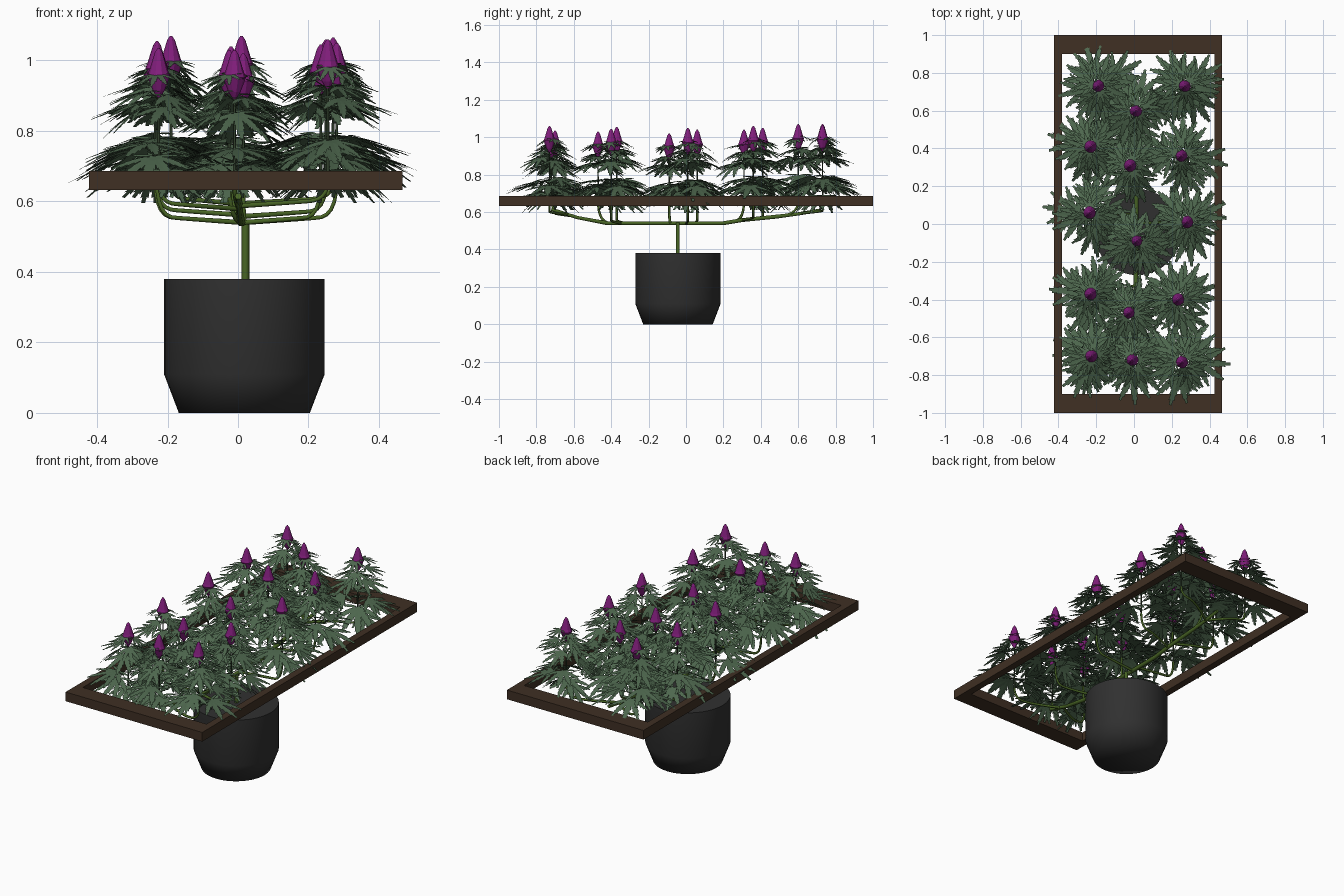
import bpy, bmesh, math, random
from mathutils import Matrix, Vector

if "Cube" in bpy.data.objects:
    bpy.data.objects.remove(bpy.data.objects["Cube"])

random.seed(7)


def material(name, r, g, b):
    m = bpy.data.materials.new(name)
    m.diffuse_color = (r, g, b, 1)
    m.use_nodes = True
    m.node_tree.nodes["Principled BSDF"].inputs["Base Color"].default_value = m.diffuse_color
    return m


POT = material("dark_grey", 0.03, 0.03, 0.03)
WOOD = material("brown_wood", 0.05, 0.029, 0.017)
STEM = material("stem_green", 0.065, 0.13, 0.018)
STALK = material("stalk_dark", 0.03, 0.05, 0.025)
LEAF = material("leaf_green", 0.075, 0.135, 0.075)
BUD = material("bud_purple", 0.22, 0.013, 0.2)


def mesh_object(name, verts, faces, mat):
    me = bpy.data.meshes.new(name)
    me.from_pydata([tuple(v) for v in verts], [], faces)
    me.materials.append(mat)
    ob = bpy.data.objects.new(name, me)
    bpy.context.collection.objects.link(ob)
    return ob


def lathe(name, profile, sides, loc, mat):
    """Closed solid turned from (radius, z) pairs."""
    verts = [(r * math.cos(2 * math.pi * k / sides), r * math.sin(2 * math.pi * k / sides), z)
             for r, z in profile for k in range(sides)]
    faces = [(i * sides + k, i * sides + (k + 1) % sides,
              (i + 1) * sides + (k + 1) % sides, (i + 1) * sides + k)
             for i in range(len(profile) - 1) for k in range(sides)]
    faces.append(tuple(reversed(range(sides))))
    faces.append(tuple(range((len(profile) - 1) * sides, len(profile) * sides)))
    ob = mesh_object(name, verts, faces, mat)
    ob.location = loc
    return ob


def smooth(ob, angle):
    bpy.ops.object.select_all(action='DESELECT')
    ob.select_set(True)
    bpy.context.view_layer.objects.active = ob
    bpy.ops.object.shade_smooth_by_angle(angle=math.radians(angle))


def tubes(name, paths, mat, kind='POLY'):
    """Each path is a list of (x, y, z, radius)."""
    cu = bpy.data.curves.new(name, 'CURVE')
    cu.dimensions = '3D'
    cu.bevel_depth = 1.0
    cu.bevel_resolution = 1
    cu.use_fill_caps = True
    cu.resolution_u = 4
    for path in paths:
        s = cu.splines.new(kind)
        s.points.add(len(path) - 1)
        for p, (x, y, z, r) in zip(s.points, path):
            p.co = (x, y, z, 1)
            p.radius = r
        if kind == 'NURBS':
            s.order_u = 3
            s.use_endpoint_u = True
    cu.materials.append(mat)
    ob = bpy.data.objects.new(name, cu)
    bpy.context.collection.objects.link(ob)
    return ob


# Pot
CX, CY = 0.018, -0.043
pot = lathe("pot", [(0.186, 0), (0.228, 0.11), (0.228, 0.38)], 40, (CX, CY, 0), POT)
smooth(pot, 80)


# Wooden frame: two wide end boards and two narrow side rails
def board(name, x0, x1, y0, y1):
    bm = bmesh.new()
    bmesh.ops.create_cube(bm, size=1, matrix=Matrix.Translation(
        ((x0 + x1) / 2, (y0 + y1) / 2, 0.66)) @ Matrix.Diagonal((x1 - x0, y1 - y0, 0.054, 1)))
    me = bpy.data.meshes.new(name)
    bm.to_mesh(me)
    bm.free()
    me.materials.append(WOOD)
    bpy.context.collection.objects.link(bpy.data.objects.new(name, me))


board("frame_end_front", -0.423, 0.467, -1.0, -0.9)
board("frame_end_back", -0.423, 0.467, 0.9, 1.0)
board("frame_rail_left", -0.423, -0.381, -0.9, 0.9)
board("frame_rail_right", 0.425, 0.467, -0.9, 0.9)

# Flowering shoots: x, y, tip height
SHOOTS = [(-0.19, 0.73, 1.07), (0.27, 0.73, 1.065), (0.01, 0.60, 1.07),
          (-0.23, 0.41, 1.05), (0.25, 0.36, 1.06), (-0.02, 0.31, 1.04),
          (-0.235, 0.06, 1.04), (0.28, 0.01, 1.05), (0.015, -0.09, 1.02),
          (-0.23, -0.37, 1.055), (0.235, -0.40, 1.045), (-0.025, -0.47, 1.03),
          (-0.225, -0.70, 1.035), (-0.01, -0.72, 1.03), (0.255, -0.73, 1.06)]

# Trunk and the two trained main arms
ARM = [(-0.72, 0.615), (-0.58, 0.57), (-0.42, 0.54), (0.2, 0.54), (0.3, 0.557),
       (0.48, 0.575), (0.6, 0.59), (0.72, 0.61)]


def arm_height(y):
    for (ya, za), (yb, zb) in zip(ARM, ARM[1:]):
        if y <= yb:
            return za + (zb - za) * max(0, (y - ya) / (yb - ya))
    return ARM[-1][1]


def arm_x(y):
    return 0.02 - 0.02 * abs(y - CY) / 0.7


tubes("trunk", [[(0.021, CY, 0.37, 0.011), (0.021, CY, 0.545, 0.011)]], STEM)
tubes("main_arms", [[(arm_x(y), y, z, 0.012 if abs(y) < 0.5 else 0.01) for y, z in ARM]], STEM)

# Side branches that bend upward into the shoots
laterals, uprights = [], []
for x, y, top in SHOOTS:
    ys = CY + (y - CY) * 0.86
    xs, zs = arm_x(ys), arm_height(ys)
    if abs(x) > 0.1:
        laterals.append([(xs, ys, zs, 0.008), (xs + (x - xs) * 0.6, y, zs + 0.01, 0.007),
                         (x, y, zs + 0.018, 0.006), (x, y, 0.66, 0.006)])
    else:
        laterals.append([(xs, ys, zs, 0.008), (x, y, zs + 0.01, 0.007), (x, y, 0.66, 0.006)])
    uprights.append([(x, y, 0.65, 0.005), (x, y, top - 0.08, 0.003)])
tubes("side_branches", laterals, STEM, 'NURBS')
tubes("upright_stems", uprights, STALK)


# Serrated leaflet along +x, unit length
def leaflet(teeth=6):
    verts, faces = [], []

    def width(t):
        return 0.115 * math.sin(math.pi * min(1, t ** 0.85)) ** 0.8 + 0.006
    for i in range(teeth + 1):
        t = i / teeth
        verts.append(Vector((t, 0, -0.08 * t * t)))
        w = width(t) * 0.72 if i < teeth else 0.001
        for s in (1, -1):
            verts.append(Vector((t, s * w, 0.12 * w - 0.08 * t * t)))
        tt = min(1, t + 1.15 / teeth)
        for s in (1, -1):
            verts.append(Vector((tt, s * width(t + 0.5 / teeth), -0.08 * tt * tt)))
    verts = verts[:-2]
    for i in range(teeth):
        a, b = i * 5, i * 5 + 5
        faces.append((a, b, b + 1, a + 3, a + 1))
        faces.append((a, a + 2, a + 4, b + 2, b))
    return verts, faces


# Palmate leaf made from seven leaflets
LV, LF = [], []
lv, lf = leaflet()
for ang, size in [(0, 1), (29, 0.93), (-29, 0.93), (60, 0.76), (-60, 0.76), (102, 0.45), (-102, 0.45)]:
    m = Matrix.Rotation(math.radians(ang), 4, 'Z') @ Matrix.Scale(size, 4)
    base = len(LV)
    LV += [m @ v for v in lv]
    LF += [tuple(i + base for i in f) for f in lf]

# Leaf tiers below the tip: drop, leaf length, stalk length, count, droop in degrees
TIERS = [(0.315, 0.17, 0.08, 4, 17), (0.28, 0.165, 0.065, 3, 13), (0.175, 0.14, 0.05, 4, 20),
         (0.125, 0.115, 0.035, 3, 20), (0.075, 0.085, 0.025, 3, 20)]
stalks = []


def add_leaf(verts, faces, stem, p, heading, pitch, size):
    m = (Matrix.Translation(p) @ Matrix.Rotation(heading, 4, 'Z')
         @ Matrix.Rotation(math.radians(pitch), 4, 'Y') @ Matrix.Scale(size, 4))
    base = len(verts)
    verts += [m @ v for v in LV]
    faces += [tuple(i + base for i in f) for f in LF]
    stalks.append([(*stem, p.z - 0.025, 0.002), (*p, 0.0015)])


for n, (x, y, top) in enumerate(SHOOTS):
    verts, faces = [], []
    for drop, size, reach, count, droop in TIERS:
        start = random.uniform(0, 2 * math.pi)
        for k in range(count):
            a = start + 2 * math.pi * k / count + random.uniform(-0.25, 0.25)
            r = reach * random.uniform(0.75, 1.15)
            p = Vector((x + r * math.cos(a), y + r * math.sin(a),
                        top - drop + random.uniform(-0.012, 0.012)))
            add_leaf(verts, faces, (x, y), p, a, droop + random.uniform(-10, 14),
                     size * random.uniform(0.88, 1.1))
    # A leaf or two hanging below the frame
    for k in range(random.choice((1, 2))):
        a = random.uniform(0, 2 * math.pi)
        p = Vector((x + 0.05 * math.cos(a), y + 0.05 * math.sin(a), 0.685))
        add_leaf(verts, faces, (x, y), p, a, 35, 0.14)
    mesh_object(f"leaves_{n + 1}", verts, faces, LEAF)
    # Pointed flower bud: tall cone over a narrow tapering base
    lathe(f"bud_{n + 1}", [(0.004, -0.14), (0.017, -0.12), (0.033, -0.078),
                           (0.027, -0.064), (0.011, -0.012), (0.003, 0)],
          10, (x, y, top), BUD)
tubes("leaf_stalks", stalks, STALK)
